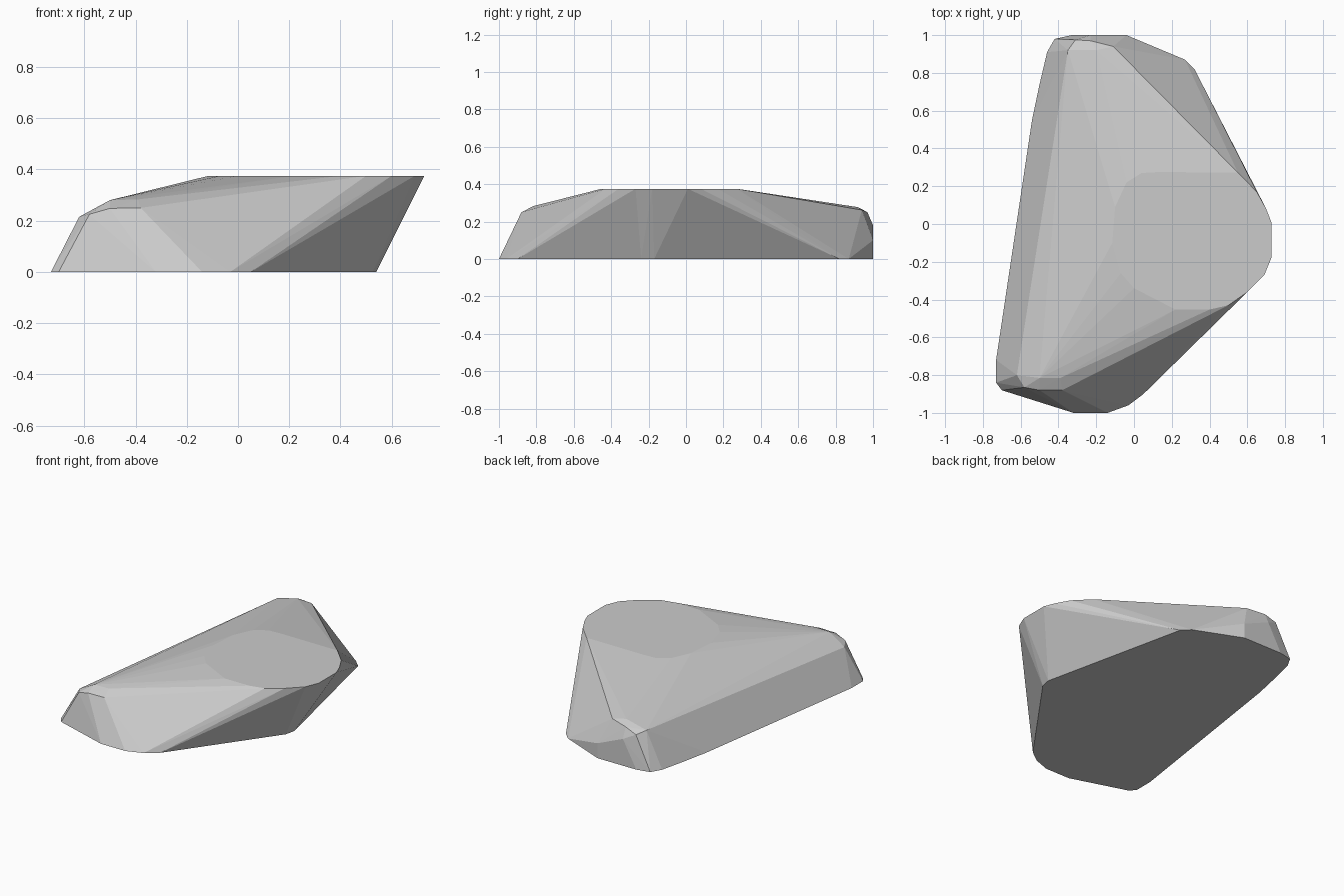
import bpy, bmesh

if "Cube" in bpy.data.objects:
    bpy.data.objects.remove(bpy.data.objects["Cube"])

# outline of the flat base
base = [(-.42, .98), (-.33, 1), (-.04, 1), (.27, .87), (.32, .82), (.54, -.17),
        (.525, -.24), (.05, -.90), (-.03, -.96), (-.14, -1), (-.32, -1),
        (-.70, -.88), (-.73, -.84), (-.73, -.72), (-.54, .55), (-.50, .74), (-.46, .91)]
# outline of the flat top, overhanging on the right
top = [(.13, .275), (.55, .272), (.65, .17), (.70, .08), (.727, .01), (.727, -.18),
       (.69, -.27), (.60, -.36), (.50, -.43), (.40, -.453), (.22, -.453), (.0, -.34),
       (-.07, -.26), (-.115, -.10), (-.10, .09), (-.04, .22), (.04, .27)]
# chipped corners between base and top
shoulder = [(-.62, -.80, .215), (-.58, -.865, .225), (-.50, -.88, .248), (-.38, -.88, .25),
            (-.50, -.815, .28), (-.39, -.815, .283),
            (-.35, .92, .24), (-.31, .975, .22), (-.20, .92, .277), (-.11, .94, .262),
            (-.23, .97, .25), (-.23, 1, .18), (-.04, 1, .10)]

points = [(x, y, 0) for x, y in base] + [(x, y, .375) for x, y in top] + shoulder

# faceted stone: hull wrapped round the outlines
bm = bmesh.new()
for p in points:
    bm.verts.new(p)
hull = bmesh.ops.convex_hull(bm, input=bm.verts[:])
loose = {v for v in hull["geom_interior"] + hull["geom_unused"]
         if isinstance(v, bmesh.types.BMVert) and not v.link_faces}
bmesh.ops.delete(bm, geom=list(loose), context='VERTS')
bmesh.ops.dissolve_limit(bm, angle_limit=.01, verts=bm.verts[:], edges=bm.edges[:])
bmesh.ops.recalc_face_normals(bm, faces=bm.faces[:])
mesh = bpy.data.meshes.new("faceted_rock")
bm.to_mesh(mesh)
bm.free()
rock = bpy.data.objects.new("faceted_rock", mesh)
bpy.context.collection.objects.link(rock)
